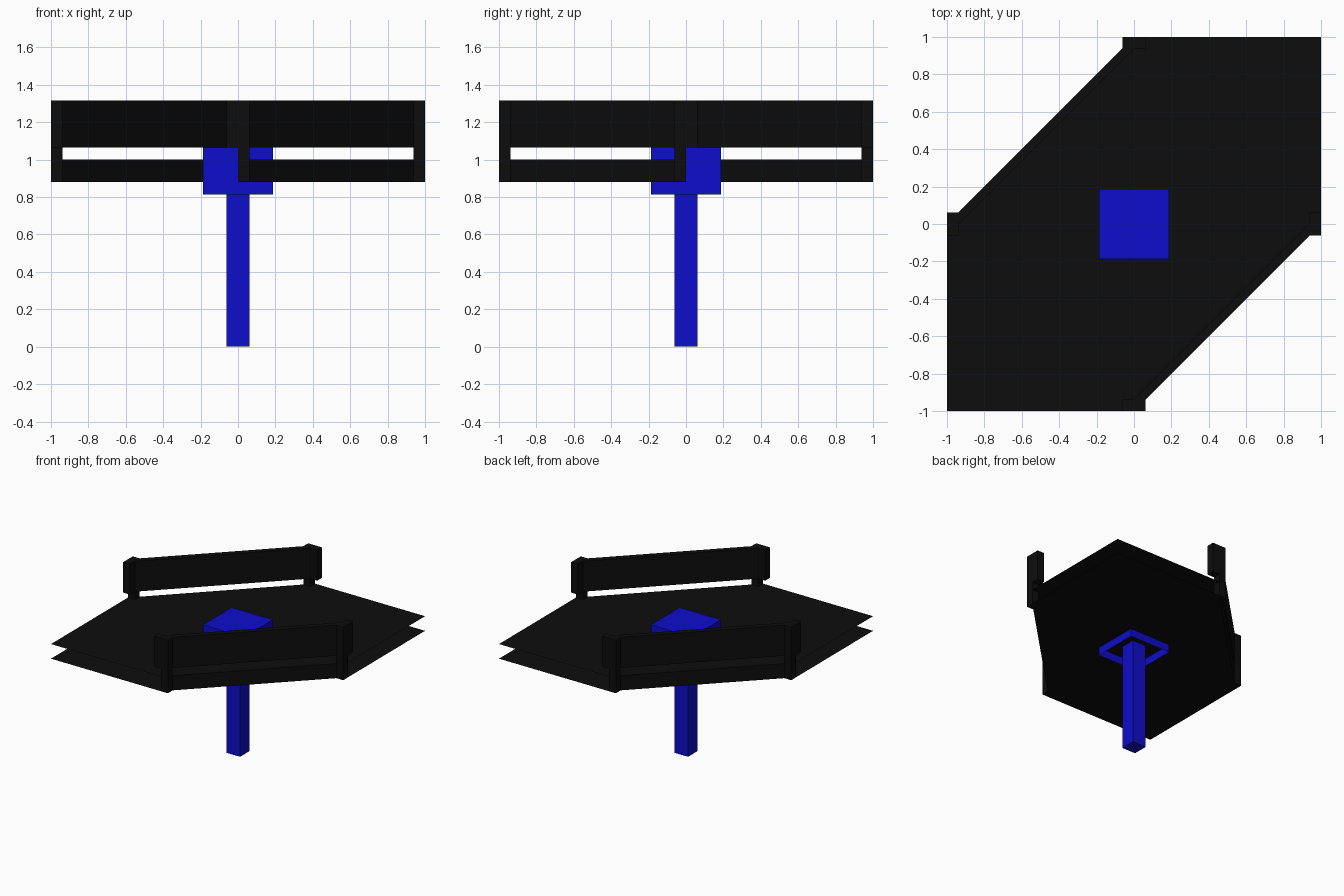
import bpy
import bmesh

if "Cube" in bpy.data.objects:
    bpy.data.objects.remove(bpy.data.objects["Cube"], do_unlink=True)

T = 0.0625                               # common post thickness
LOW, DECK, RAIL, TOP = 0.88, 1.0, 1.065, 1.315


def material(name, color):
    m = bpy.data.materials.new(name)
    m.use_nodes = True
    m.diffuse_color = color
    m.node_tree.nodes["Principled BSDF"].inputs["Base Color"].default_value = color
    return m


black = material("black", (0.004, 0.004, 0.004, 1))
blue = material("blue", (0.004, 0.004, 0.6, 1))


def prism(name, outline, z0, z1, mat, bottom=True):
    """Upright prism over a plan outline; a flat sheet when z0 equals z1."""
    bm = bmesh.new()
    upper = [bm.verts.new((x, y, z1)) for x, y in outline]
    bm.faces.new(upper)
    if z1 > z0:
        lower = [bm.verts.new((x, y, z0)) for x, y in outline]
        if bottom:
            bm.faces.new(lower[::-1])
        for i in range(len(outline)):
            j = (i + 1) % len(outline)
            bm.faces.new((lower[i], lower[j], upper[j], upper[i]))
        bmesh.ops.recalc_face_normals(bm, faces=bm.faces)
    mesh = bpy.data.meshes.new(name)
    bm.to_mesh(mesh)
    bm.free()
    mesh.materials.append(mat)
    ob = bpy.data.objects.new(name, mesh)
    bpy.context.collection.objects.link(ob)
    return ob


def rect(x0, x1, y0, y1):
    return [(x0, y0), (x1, y0), (x1, y1), (x0, y1)]


# Central pole and the open-bottomed hub cap
prism("pole", rect(-T, T, -T, T), 0, LOW, blue)
prism("hub", rect(-3 * T, 3 * T, -3 * T, 3 * T), 0.815, RAIL, blue, bottom=False)

# Two thin hexagonal decks
hexagon = [(-1, -1), (0, -1), (1, 0), (1, 1), (0, 1), (-1, 0)]
prism("upper_deck", hexagon, DECK, DECK, black)
prism("lower_deck", hexagon, LOW, LOW, black)

# Posts, rail blocks, rail and skirt on both diagonal sides
for side, s in (("front", 1), ("back", -1)):
    def turned(outline):
        return [(x * s, y * s) for x, y in outline]

    e = 1 - T
    prism(side + "_post_a", turned(rect(0, T, -1, -e)), LOW, RAIL, black)
    prism(side + "_post_b", turned(rect(e, 1, -T, 0)), LOW, RAIL, black)
    prism(side + "_rail_block_a", turned(rect(-T, T, -1, -e)), RAIL, TOP, black)
    prism(side + "_rail_block_b", turned(rect(e, 1, -T, T)), RAIL, TOP, black)
    prism(side + "_rail", turned([(0, -e), (T, -e), (e, -T), (e, 0)]), RAIL, TOP, black)
    prism(side + "_skirt", turned([(T, -e), (e, -T), (e, -T + 0.01), (T - 0.01, -e)]),
          LOW, DECK, black)
